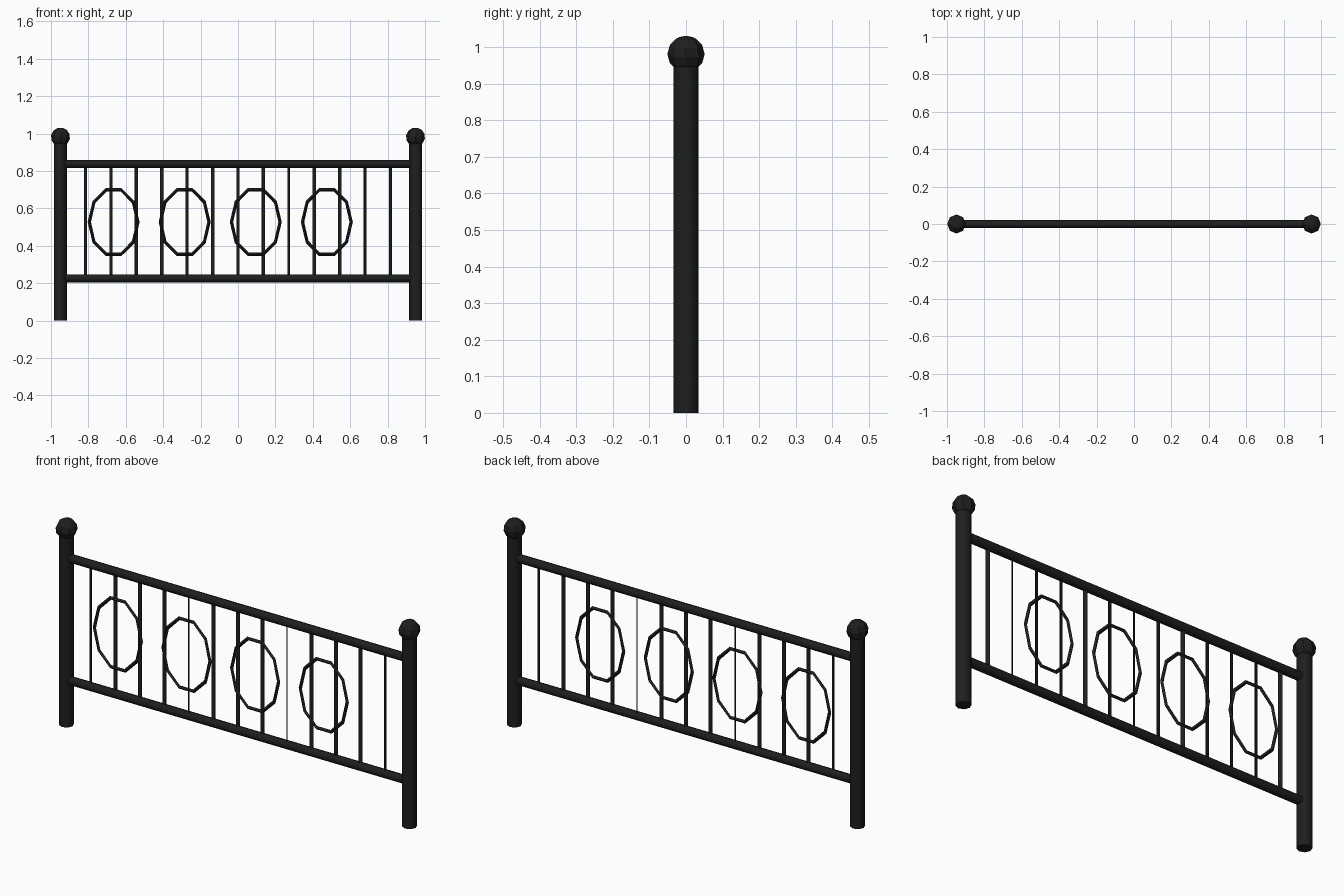
import bpy, bmesh, math
from mathutils import Matrix

if "Cube" in bpy.data.objects:
    bpy.data.objects.remove(bpy.data.objects["Cube"])

iron = bpy.data.materials.new("black_iron")
iron.diffuse_color = (0.013, 0.013, 0.013, 1)
iron.use_nodes = True
iron.node_tree.nodes["Principled BSDF"].inputs["Base Color"].default_value = iron.diffuse_color


def finish(name, bm, smooth=True):
    bmesh.ops.recalc_face_normals(bm, faces=bm.faces)
    mesh = bpy.data.meshes.new(name)
    bm.to_mesh(mesh)
    bm.free()
    mesh.materials.append(iron)
    ob = bpy.data.objects.new(name, mesh)
    bpy.context.collection.objects.link(ob)
    if smooth:
        bpy.ops.object.select_all(action='DESELECT')
        ob.select_set(True)
        bpy.context.view_layer.objects.active = ob
        bpy.ops.object.shade_smooth_by_angle(angle=math.radians(50))
    return ob


def rod(name, centre, radius, length, sides, turn=None):
    bm = bmesh.new()
    mat = Matrix.Translation(centre) @ (turn or Matrix())
    bmesh.ops.create_cone(bm, cap_ends=True, segments=sides, radius1=radius,
                          radius2=radius, depth=length, matrix=mat)
    return finish(name, bm)


# End posts with faceted ball knobs
for side, label in ((-1, "left"), (1, "right")):
    rod(label + "_post", (side * 0.95, 0, 0.475), 0.0345, 0.95, 8)
    bm = bmesh.new()
    bmesh.ops.create_uvsphere(bm, u_segments=8, v_segments=6, radius=0.051,
                              matrix=Matrix.Translation((side * 0.949, 0, 0.981))
                              @ Matrix.Rotation(0.2, 4, 'Y'))
    finish(label + "_knob", bm, smooth=False)

# Horizontal rails
for label, z in (("top_rail", 0.838), ("bottom_rail", 0.226)):
    rod(label, (0, 0, z), 0.0215, 1.86, 8, Matrix.Rotation(math.pi / 2, 4, 'Y'))

# Thin flat balusters, each turned about its own axis (degrees)
turns = (-30, 20, 10, 10, -45, 10, 30, 10, -48, 15, 15, 40, -35)
for i, deg in enumerate(turns):
    bm = bmesh.new()
    bmesh.ops.create_cube(bm, size=1, matrix=Matrix.Translation(((i - 6) * 0.1358, 0, 0.532))
                          @ Matrix.Rotation(math.radians(deg), 4, 'Z')
                          @ Matrix.Diagonal((0.018, 0.004, 0.615, 1)))
    finish(f"baluster_{i + 1}", bm, smooth=False)

# Ten-sided oval rings
for i in range(4):
    cx, cz, n = -0.665 + 0.38 * i, 0.527, 10
    bm = bmesh.new()
    loops = []
    for k in range(n):
        a = 2 * math.pi * k / n
        loops.append([bm.verts.new((cx + (0.130 + dr) * math.cos(a), dy,
                                    cz + (0.181 + dr) * math.sin(a)))
                      for dr, dy in ((0.009, 0), (0, 0.009), (-0.009, 0), (0, -0.009))])
    for k in range(n):
        a, b = loops[k], loops[(k + 1) % n]
        for j in range(4):
            bm.faces.new((a[j], a[(j + 1) % 4], b[(j + 1) % 4], b[j]))
    finish(f"ring_{i + 1}", bm, smooth=False)
